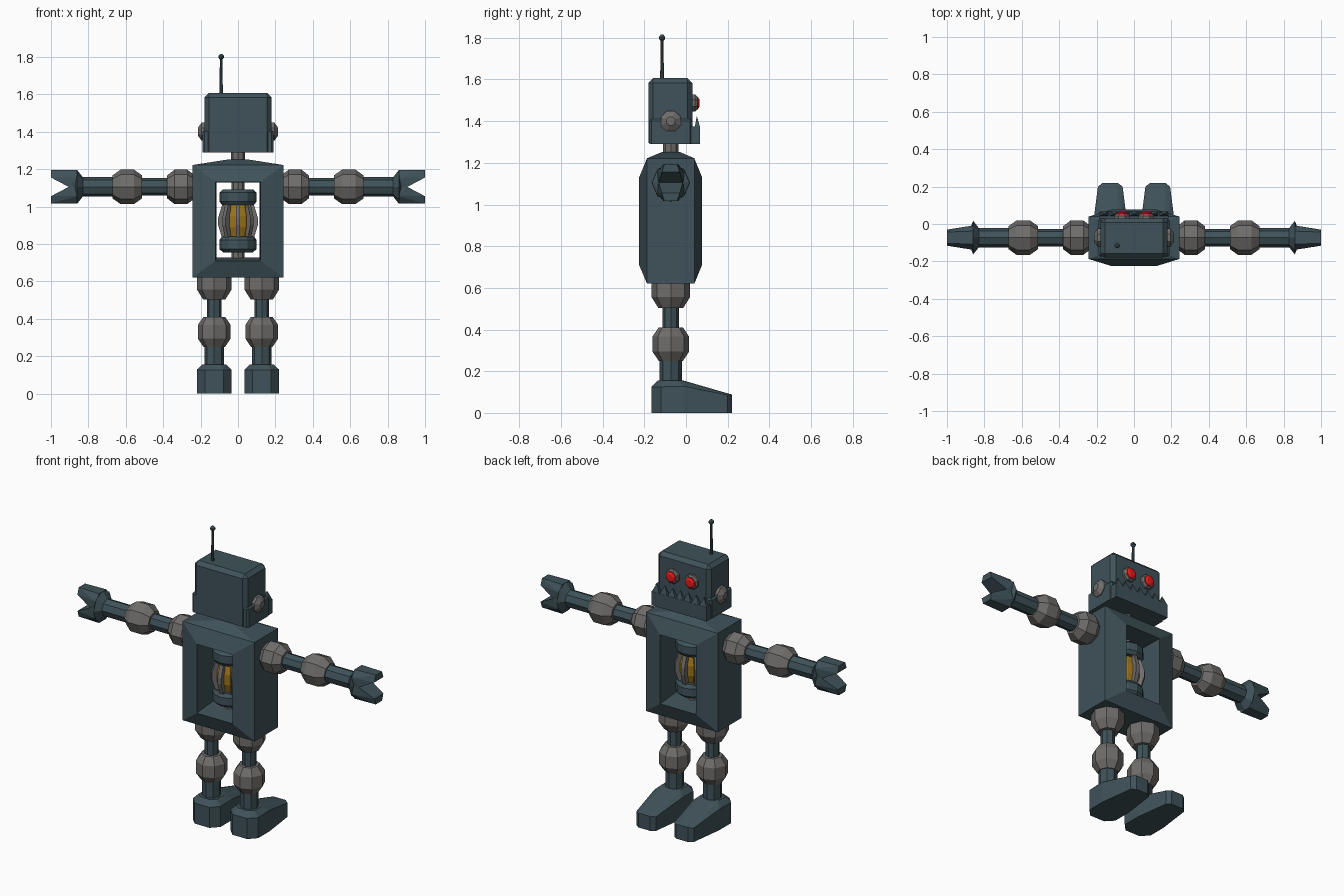
import bpy, bmesh
from math import pi, cos, sin
from mathutils import Vector, Matrix

if "Cube" in bpy.data.objects:
    bpy.data.objects.remove(bpy.data.objects["Cube"])

CY = -0.073  # depth of the body's centre line


def material(name, r, g, b):
    m = bpy.data.materials.new(name)
    m.diffuse_color = (r, g, b, 1)
    m.use_nodes = True
    m.node_tree.nodes["Principled BSDF"].inputs["Base Color"].default_value = m.diffuse_color
    return m


STEEL = material("dark_steel", 0.05, 0.085, 0.1)
GREY = material("joint_grey", 0.16, 0.155, 0.15)
RED = material("eye_red", 0.8, 0.01, 0.01)
AMBER = material("core_amber", 0.32, 0.17, 0.01)


def finish(name, bm, mat):
    bmesh.ops.recalc_face_normals(bm, faces=bm.faces)
    me = bpy.data.meshes.new(name)
    bm.to_mesh(me)
    bm.free()
    me.materials.append(mat)
    ob = bpy.data.objects.new(name, me)
    bpy.context.collection.objects.link(ob)
    return ob


def lathe(name, profile, origin, axis, mat, sides=8, phase=0.0):
    """Turn (radius, distance) pairs around an axis, with capped ends."""
    rot = Vector((0, 0, 1)).rotation_difference(Vector(axis))
    bm = bmesh.new()
    rings = [[bm.verts.new(Vector(origin) + rot @ Vector(
        (r * cos(phase + 2 * pi * i / sides), r * sin(phase + 2 * pi * i / sides), d)))
        for i in range(sides)] for r, d in profile]
    for a, b in zip(rings, rings[1:]):
        for i in range(sides):
            j = (i + 1) % sides
            bm.faces.new((a[i], a[j], b[j], b[i]))
    bm.faces.new(rings[0])
    bm.faces.new(rings[-1])
    return finish(name, bm, mat)


def hull(name, points, mat, matrix=None):
    bm = bmesh.new()
    for p in points:
        bm.verts.new(matrix @ Vector(p) if matrix else p)
    res = bmesh.ops.convex_hull(bm, input=bm.verts)
    loose = [v for v in bm.verts if not v.link_faces]
    bmesh.ops.delete(bm, geom=loose, context='VERTS')
    bmesh.ops.dissolve_limit(bm, angle_limit=0.01, verts=bm.verts, edges=bm.edges)
    return finish(name, bm, mat)


def box(name, x, y, z, mat, bevel=0):
    ob = hull(name, [(sx * x, b, c) for sx in (-1, 1) for b in y for c in z], mat)
    if bevel:
        bm = bmesh.new()
        bm.from_mesh(ob.data)
        top = [e for e in bm.edges if max(v.co.z for v in e.verts) > z[1] - 1e-4]
        bmesh.ops.bevel(bm, geom=top, offset=bevel, segments=1, affect='EDGES')
        bm.to_mesh(ob.data)
        bm.free()
    return ob


def ball(name, origin, axis, half, r):
    return lathe(name, [(r * .66, -half), (r, -half * .45), (r, half * .45), (r * .66, half)],
                 origin, axis, GREY)


# Torso frame: rectangular rings bridged around an open window
bm = bmesh.new()
rings = []
for x, z0, z1, y in [(.12, .71, 1.13, -.225), (.242, .62, 1.222, -.187), (.242, .62, 1.222, .04),
                     (.12, .71, 1.13, .077), (.115, .727, 1.128, CY)]:
    rings.append([bm.verts.new(p) for p in ((-x, y, z0), (x, y, z0), (x, y, z1), (-x, y, z1))])
for k in range(5):
    a, b = rings[k], rings[(k + 1) % 5]
    for i in range(4):
        j = (i + 1) % 4
        bm.faces.new((a[i], a[j], b[j], b[i]))
finish("torso_frame", bm, STEEL)
hull("torso_top", [(s * x, y, z) for s in (-1, 1) for x, y, z in
                   [(.242, -.187, 1.222), (.242, .04, 1.222), (.05, -.115, 1.252), (.05, -.03, 1.252)]], STEEL)

# Power core hanging in the window
lathe("core_rod", [(.035, .72), (.035, 1.135)], (0, CY, 0), (0, 0, 1), GREY)
lathe("core_glow", [(.06, .83), (.08, .89), (.08, .95), (.06, 1.01)], (0, CY, 0), (0, 0, 1), AMBER, 12)
for name, z, s in (("core_bottom_cap", .755, 1), ("core_top_cap", 1.092, -1)):
    lathe(name, [(.08, 0), (.1, .018 * s), (.1, .065 * s), (.085, .085 * s)],
          (0, CY, z), (0, 0, 1), STEEL, 12)
for i in range(8):
    turn = Matrix.Translation((0, CY, .92)) @ Matrix.Rotation(2 * pi * i / 8, 4, 'Z')
    hull(f"core_bar_{i}", [(r, w, z) for w in (-.012, .012) for r, z in
                           [(.068, -.09), (.085, -.09), (.106, -.02), (.106, .02), (.085, .09), (.068, .09)]],
         GREY, turn)

# Neck, head, jaw with a row of teeth
lathe("neck", [(.037, 1.24), (.037, 1.31)], (0, CY, 0), (0, 0, 1), GREY)
box("head", .178, (-.18, .03), (1.295, 1.606), STEEL, .022)
box("jaw", .19, (-.175, .03), (1.29, 1.41), STEEL, .01)
box("jaw_lip", .185, (.02, .068), (1.29, 1.375), STEEL)
for i in range(7):
    x = -.159 + i * .053
    hull(f"tooth_{i}", [(x - .026, .042, 1.37), (x + .026, .042, 1.37), (x - .026, .068, 1.37),
                        (x + .026, .068, 1.37), (x, .052, 1.425)], STEEL)

# Antenna
lathe("antenna_rod", [(.009, 1.6), (.007, 1.8)], (-.09, -.115, 0), (0, 0, 1), STEEL)
lathe("antenna_tip", [(.006, 1.785), (.015, 1.795), (.015, 1.805), (.006, 1.815)],
      (-.09, -.115, 0), (0, 0, 1), STEEL)

for s, side in ((-1, "left"), (1, "right")):
    # Ears and eyes
    lathe(f"{side}_ear", [(.052, .17), (.052, .195), (.022, .215)],
          (0, CY, 1.4), (s, 0, 0), GREY, 8, pi / 8)
    lathe(f"{side}_eye_socket", [(.045, .02), (.045, .042), (.037, .052)],
          (s * .065, 0, 1.487), (0, 1, 0), GREY, 8, pi / 8)
    lathe(f"{side}_eye", [(.035, .04), (.033, .056), (.02, .064)],
          (s * .065, 0, 1.487), (0, 1, 0), RED, 8, pi / 8)

    # Arm
    arm = (0, CY, 1.105)
    ball(f"{side}_shoulder", (s * .305, CY, 1.105), (s, 0, 0), .075, .092)
    lathe(f"{side}_upper_arm", [(.047, .34), (.047, .54)], arm, (s, 0, 0), STEEL)
    ball(f"{side}_elbow", (s * .592, CY, 1.105), (s, 0, 0), .08, .092)
    lathe(f"{side}_forearm", [(.052, .63), (.052, .85)], arm, (s, 0, 0), STEEL)

    # Claw hand: flared cuff and two wedge fingers
    lathe(f"{side}_cuff", [(.052, .83), (.09, .86), (.06, .872)], arm, (s, 0, 0), STEEL)
    for t, place in ((1, "upper"), (-1, "lower")):
        hull(f"{side}_{place}_finger",
             [(s * x, CY + w * y, 1.105 + t * z) for w in (-1, 1) for x, y, z in
              [(.85, .06, 0), (.905, .058, 0), (.86, .065, .05), (.86, .035, .089),
               (1.0, .043, .05), (1.0, .03, .089)]], STEEL)

    # Leg
    lx = s * .127
    leg = (lx, CY, 0)
    lathe(f"{side}_hip", [(.06, .504), (.092, .555), (.092, .63)], leg, (0, 0, 1), GREY)
    lathe(f"{side}_thigh", [(.04, .38), (.04, .52)], leg, (0, 0, 1), STEEL)
    ball(f"{side}_knee", (lx, CY, .33), (0, 0, 1), .08, .088)
    lathe(f"{side}_shin", [(.053, .13), (.053, .27)], leg, (0, 0, 1), STEEL)

    # Foot: tapering sole, sloping instep, ankle ledge
    plan = [(.05, -.165, .125), (.093, -.12, .125), (.093, -.01, .128), (.066, .2, .085), (.04, .22, .088)]
    pts = [(lx + w * x, y, z) for w in (-1, 1) for x, y, top in plan for z in (0, top)]
    pts += [(lx + w * x, y, .156) for w in (-1, 1) for x, y in
            [(.03, -.135), (.062, -.11), (.062, -.04), (.035, -.015)]]
    hull(f"{side}_foot", pts, STEEL)
